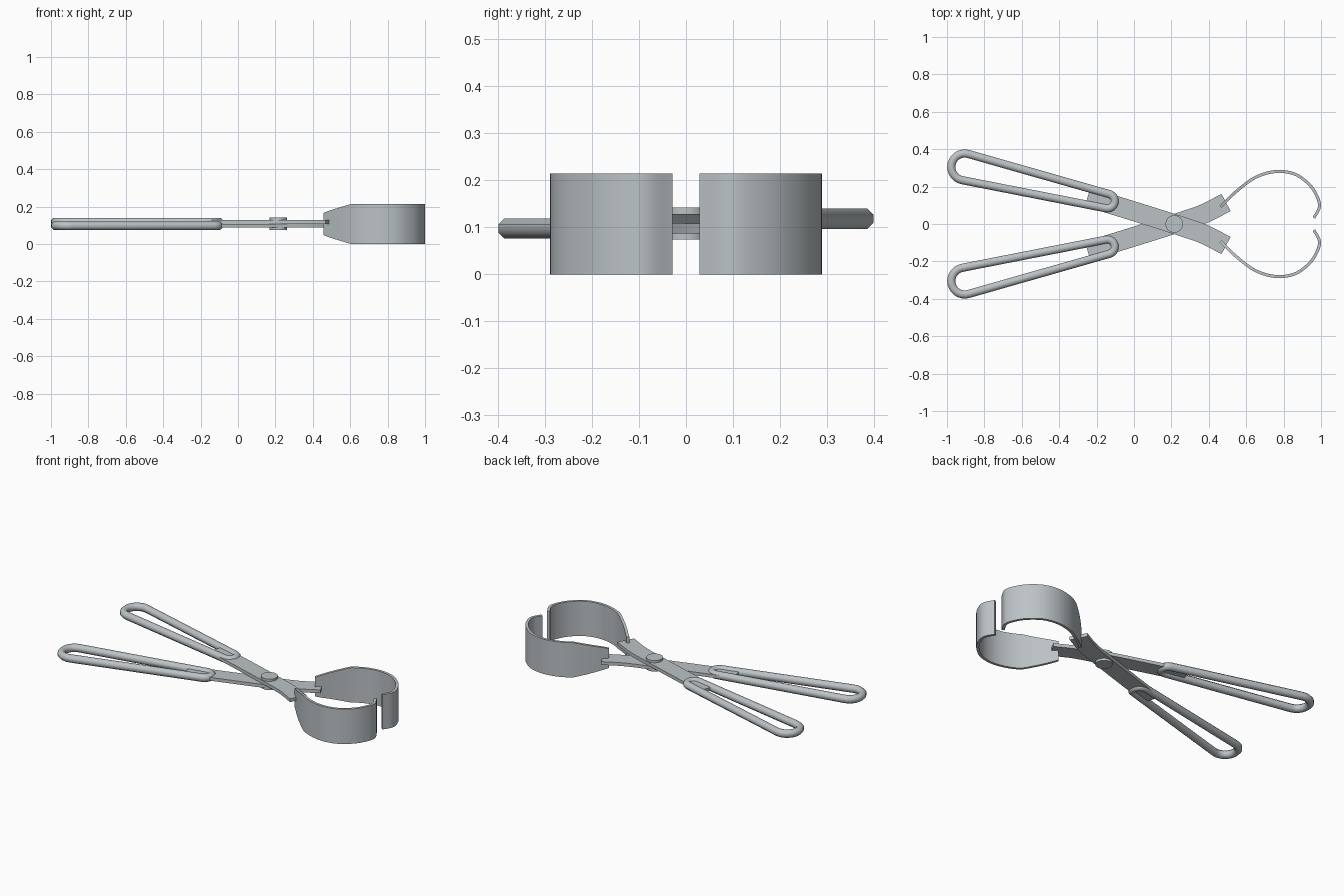
import bpy, bmesh, math
from mathutils import Vector

cube = bpy.data.objects.get("Cube")
if cube:
    bpy.data.objects.remove(cube)

COLOUR = (0.50, 0.54, 0.56, 1)
steel = bpy.data.materials.new("brushed_steel")
steel.use_nodes = True
steel.diffuse_color = COLOUR
steel.node_tree.nodes["Principled BSDF"].inputs["Base Color"].default_value = COLOUR

MID_Z = 0.107


def finish(name, bm, angle=50):
    bmesh.ops.recalc_face_normals(bm, faces=bm.faces)
    mesh = bpy.data.meshes.new(name)
    bm.to_mesh(mesh)
    bm.free()
    mesh.materials.append(steel)
    obj = bpy.data.objects.new(name, mesh)
    bpy.context.collection.objects.link(obj)
    bpy.ops.object.select_all(action='DESELECT')
    obj.select_set(True)
    bpy.context.view_layer.objects.active = obj
    bpy.ops.object.shade_smooth_by_angle(angle=math.radians(angle))
    return obj


def spline(points, steps):
    """Smooth path through the given points."""
    p = [Vector(q) for q in points]
    p = [2 * p[0] - p[1]] + p + [2 * p[-1] - p[-2]]
    path = []
    for a, b, c, d in zip(p, p[1:], p[2:], p[3:]):
        for i in range(steps):
            t = i / steps
            path.append(0.5 * (2 * b + (c - a) * t + (2 * a - 5 * b + 4 * c - d) * t * t
                               + (3 * b - a - 3 * c + d) * t ** 3))
    return path + [p[-2]]


def sweep(name, path, section, z, closed=False):
    """Carry a section of (sideways, up) points along a flat path."""
    bm = bmesh.new()
    rings, n = [], len(path)
    for i, p in enumerate(path):
        before = path[i - 1] if i or closed else p
        after = path[(i + 1) % n] if i < n - 1 or closed else p
        t = (after - before).normalized()
        rings.append([bm.verts.new((p.x - t.y * s, p.y + t.x * s, z + h))
                      for s, h in section(p, i / (n - 1))])
    pairs = list(zip(rings, rings[1:])) + ([(rings[-1], rings[0])] if closed else [])
    for a, b in pairs:
        for k in range(len(a)):
            j = (k + 1) % len(a)
            bm.faces.new((a[k], a[j], b[j], b[k]))
    if not closed:
        bm.faces.new(rings[0])
        bm.faces.new(rings[-1])
    return finish(name, bm)


def box(w, h):
    return [(-w, -h), (w, -h), (w, h), (-w, h)]


def rod(p, t):
    angles = [math.radians(22.5 + 45 * k) for k in range(8)]
    return [(0.0235 * math.cos(a), 0.0235 * math.sin(a)) for a in angles]


def jaw(p, t):
    # The band widens from the arm, then keeps its full height
    f = min(max((p.x - 0.457) / 0.155, 0), 1)
    return box(0.008, 0.056 + 0.0515 * f ** 0.85)


def loop_path(a, ra, b, rb, steps=14):
    """Two arcs of different size joined by their tangents."""
    a, b = Vector(a), Vector(b)
    axis = math.atan2(b.y - a.y, b.x - a.x)
    phi = math.acos((ra - rb) / (b - a).length)
    path = []
    for centre, r, start, end in ((a, ra, phi, 2 * math.pi - phi), (b, rb, -phi, phi)):
        for i in range(steps + 1):
            ang = axis + start + (end - start) * i / steps
            path.append(centre + r * Vector((math.cos(ang), math.sin(ang))))
    return path


# Two crossing arms: the upper one has its handle at +y and its jaw at -y
for side, label, z in ((1, "upper", 0.118), (-1, "lower", 0.0975)):
    def flip(points):
        return [Vector((x, y * side)) for x, y in points]

    # Wire handle
    wire = flip(loop_path((-0.905, 0.305), 0.072, (-0.142, 0.122), 0.039))
    sweep(label + "_handle", wire, rod, z, closed=True)

    # Flat arm with a bent tip
    arm = spline(flip([(-0.248, 0.144), (0, 0.068), (0.215, 0),
                       (0.37, -0.053), (0.492, -0.115)]), 6)
    sweep(label + "_arm", arm, lambda p, t: box(0.052, 0.0102), z)

    # Curved gripping jaw
    band = spline(flip([(0.462, -0.092), (0.54, -0.168), (0.63, -0.238), (0.71, -0.272),
                        (0.79, -0.281), (0.87, -0.262), (0.94, -0.208), (0.98, -0.145),
                        (0.991, -0.09), (0.962, -0.033)]), 6)
    sweep(label + "_jaw", band, jaw, MID_Z)

# Pivot rivet
bm = bmesh.new()
bmesh.ops.create_cone(bm, cap_ends=True, segments=32, radius1=0.047, radius2=0.047, depth=0.068)
rivet = finish("pivot_rivet", bm)
rivet.location = (0.215, 0, MID_Z + 0.001)
